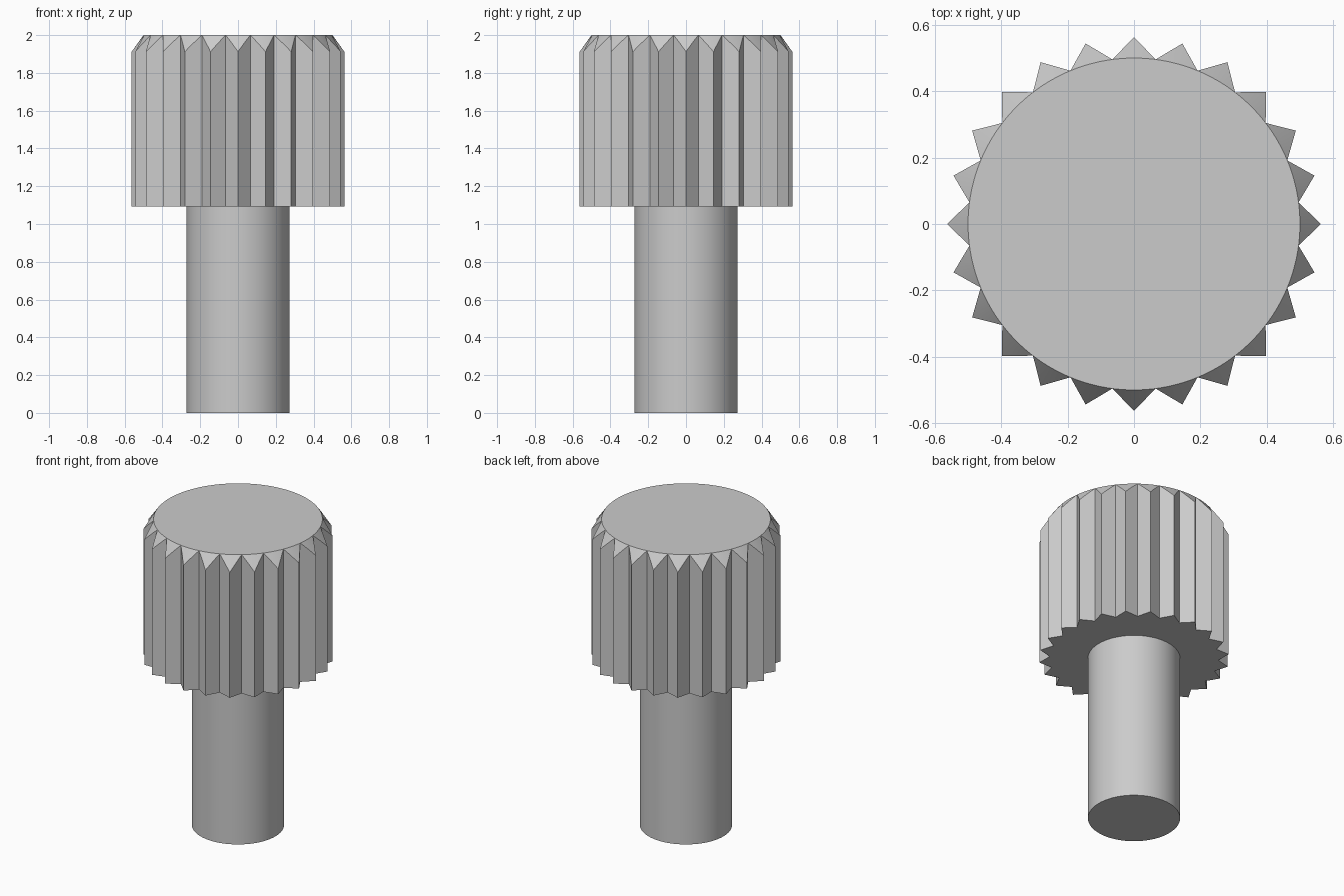
import bpy, bmesh, math
from mathutils import Vector

cube = bpy.data.objects.get("Cube")
if cube:
    bpy.data.objects.remove(cube, do_unlink=True)

TEETH, STEPS = 24, 4
TIP_R, TOP_R = 0.563, 0.5
HEAD_Z, TOP_Z = 1.093, 2.0
CHAMFER = 0.088 / (TIP_R - TOP_R)      # drop in height per unit of radius
SHAFT_R = 0.273

grey = bpy.data.materials.new("steel grey")
grey.use_nodes = True
colour = (0.6, 0.6, 0.6, 1)
grey.diffuse_color = colour
grey.node_tree.nodes["Principled BSDF"].inputs["Base Color"].default_value = colour


def finish(bm, name, angle):
    bmesh.ops.remove_doubles(bm, verts=bm.verts, dist=1e-5)
    bmesh.ops.recalc_face_normals(bm, faces=bm.faces)
    mesh = bpy.data.meshes.new(name)
    bm.to_mesh(mesh)
    bm.free()
    obj = bpy.data.objects.new(name, mesh)
    bpy.context.collection.objects.link(obj)
    mesh.materials.append(grey)
    bpy.ops.object.select_all(action='DESELECT')
    obj.select_set(True)
    bpy.context.view_layer.objects.active = obj
    bpy.ops.object.shade_smooth_by_angle(angle=math.radians(angle))


def polar(r, a):
    return Vector((r * math.cos(a), r * math.sin(a), 0))


# Serrated outline: straight flanks between alternating tips and valleys
corners = [polar(TOP_R if i % 2 else TIP_R, math.pi * i / TEETH)
           for i in range(2 * TEETH)]
outline = []
for i, p in enumerate(corners):
    q = corners[(i + 1) % len(corners)]
    outline += [p.lerp(q, s / STEPS) for s in range(STEPS)]

# Knurled head: flat underside, flanks, conical chamfer, round top
bm = bmesh.new()
bottom, shoulder, rim = [], [], []
for p in outline:
    drop = max(0, p.length - TOP_R) * CHAMFER
    bottom.append(bm.verts.new((p.x, p.y, HEAD_Z)))
    shoulder.append(bm.verts.new((p.x, p.y, TOP_Z - drop)))
    c = p.normalized() * TOP_R
    rim.append(bm.verts.new((c.x, c.y, TOP_Z)))
n = len(outline)
for low, high in ((bottom, shoulder), (shoulder, rim)):
    for i in range(n):
        j = (i + 1) % n
        bm.faces.new((low[i], low[j], high[j], high[i]))
bm.faces.new(rim)
bm.faces.new(bottom[::-1])
finish(bm, "knurled_head", 25)

# Plain cylindrical shaft
bm = bmesh.new()
bmesh.ops.create_cone(bm, cap_ends=True, segments=96, radius1=SHAFT_R,
                      radius2=SHAFT_R, depth=HEAD_Z)
bmesh.ops.translate(bm, verts=bm.verts, vec=(0, 0, HEAD_Z / 2))
finish(bm, "shaft", 30)
